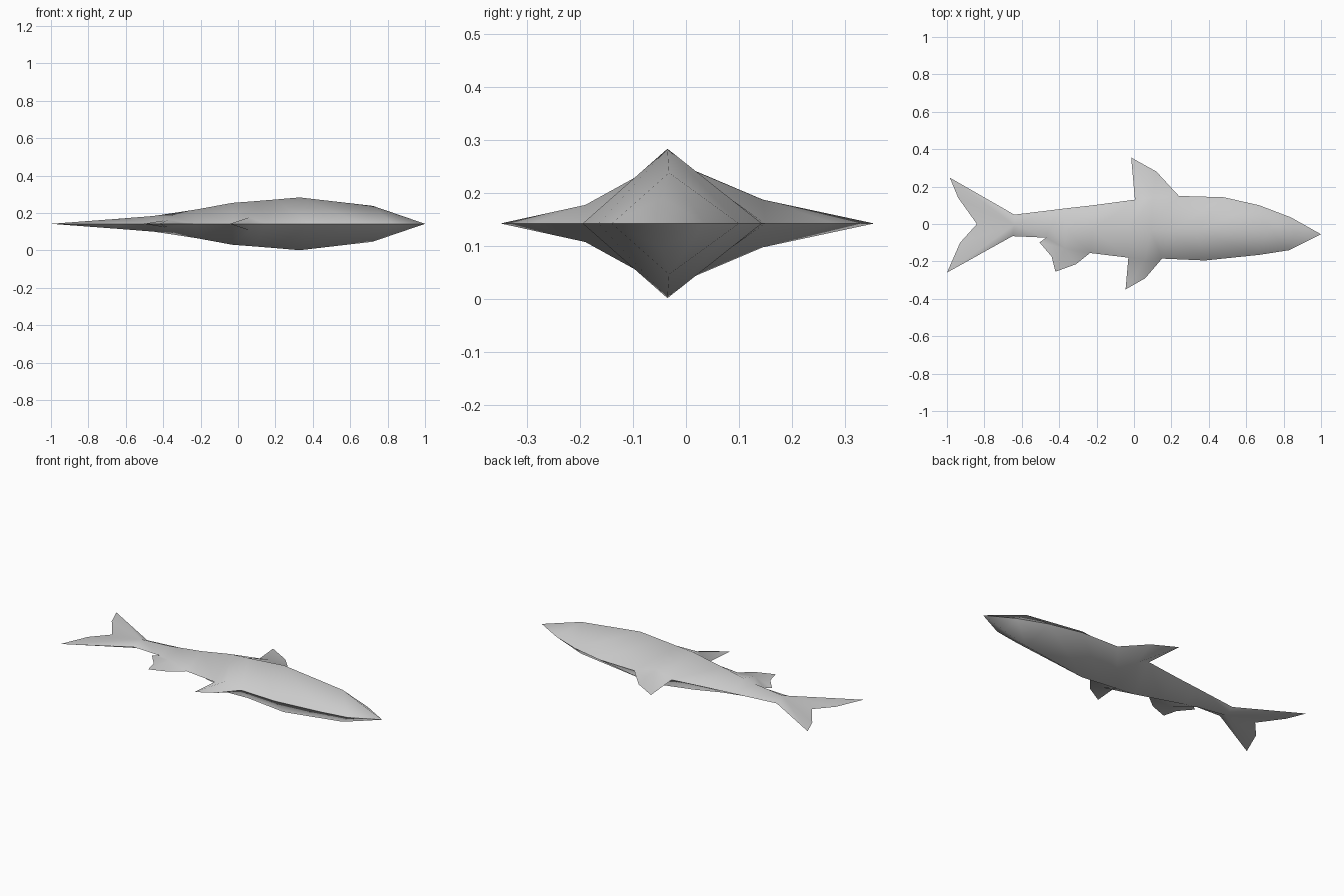
import bpy, bmesh, math

cube = bpy.data.objects.get("Cube")
if cube:
    bpy.data.objects.remove(cube)

MID = 0.142  # height of the flat symmetry plane of the fish on its side

skin = bpy.data.materials.new("pale grey skin")
skin.use_nodes = True
GREY = (0.6, 0.6, 0.6, 1)
skin.diffuse_color = GREY
skin.node_tree.nodes["Principled BSDF"].inputs["Base Color"].default_value = GREY

# Flank ridge, belly rim and back rim, station by station from tail root to nose.
# A rim point with a third value is the raised root of a fin.
ridge = [(-.64, -.005, .027), (-.45, -.015, .042), (-.37, -.02, .054), (-.22, -.03, .077),
         (-.03, -.033, .112), (.09, -.034, .121), (.2, -.035, .13), (.33, -.035, .141),
         (.72, -.032, .096), (.86, -.045, .048)]
belly = [(-.65, -.065), (-.47, -.073), (-.37, -.13, .022), (-.235, -.155), (-.03, -.18),
         (.06, -.19, .035), (.15, -.185), (.38, -.195), (.67, -.165), (.83, -.14)]
back = [(-.64, .05), (-.45, .073), (-.37, .083), (-.22, .1), (.005, .13),
        (.1, .145, .045), (.24, .15), (.48, .143), (.67, .1), (.84, .035)]

# Fin outlines, running from the rear of each root to its front
tail_fin = [(-1, -.26), (-.93, -.1), (-.84, 0), (-.94, .14), (-.985, .248)]
rear_fin = [(-.505, -.098), (-.44, -.175), (-.42, -.255), (-.31, -.215)]
belly_fin = [(-.045, -.35), (.06, -.29)]
back_fin = [(-.015, .355), (.12, .28)]

bm = bmesh.new()


def points(coords):
    return [bm.verts.new((*c, 0)[:3]) for c in coords]


def fin(hub, start, outline, end):
    """Tent of triangles from a raised root out to a thin fin edge."""
    loop = [start, *points(outline), end]
    for a, b in zip(loop, loop[1:]):
        bm.faces.new((hub, a, b))


ridge, belly, back = points(ridge), points(belly), points(back)
nose = points([(1, -.055)])[0]

# Body flank
for rim in (belly, back):
    for i in range(len(ridge) - 1):
        bm.faces.new((ridge[i], rim[i], rim[i + 1]))
        bm.faces.new((ridge[i], rim[i + 1], ridge[i + 1]))
    bm.faces.new((ridge[-1], rim[-1], nose))

# Fins
fin(ridge[0], belly[0], tail_fin, back[0])
fin(belly[2], belly[1], rear_fin, belly[3])
fin(belly[5], belly[4], belly_fin, belly[6])
fin(back[5], back[4], back_fin, back[6])

# Second flank, mirrored across the symmetry plane
half = bm.verts[:] + bm.edges[:] + bm.faces[:]
bmesh.ops.mirror(bm, geom=half, axis='Z', merge_dist=0.0005)
bmesh.ops.remove_doubles(bm, verts=bm.verts[:], dist=0.0005)
bmesh.ops.recalc_face_normals(bm, faces=bm.faces[:])

mesh = bpy.data.meshes.new("fish_body")
bm.to_mesh(mesh)
bm.free()
mesh.materials.append(skin)
fish = bpy.data.objects.new("fish_body", mesh)
fish.location.z = MID
bpy.context.collection.objects.link(fish)

# Soft flanks with a crisp rim
bpy.ops.object.select_all(action='DESELECT')
fish.select_set(True)
bpy.context.view_layer.objects.active = fish
bpy.ops.object.shade_smooth_by_angle(angle=math.radians(82))
